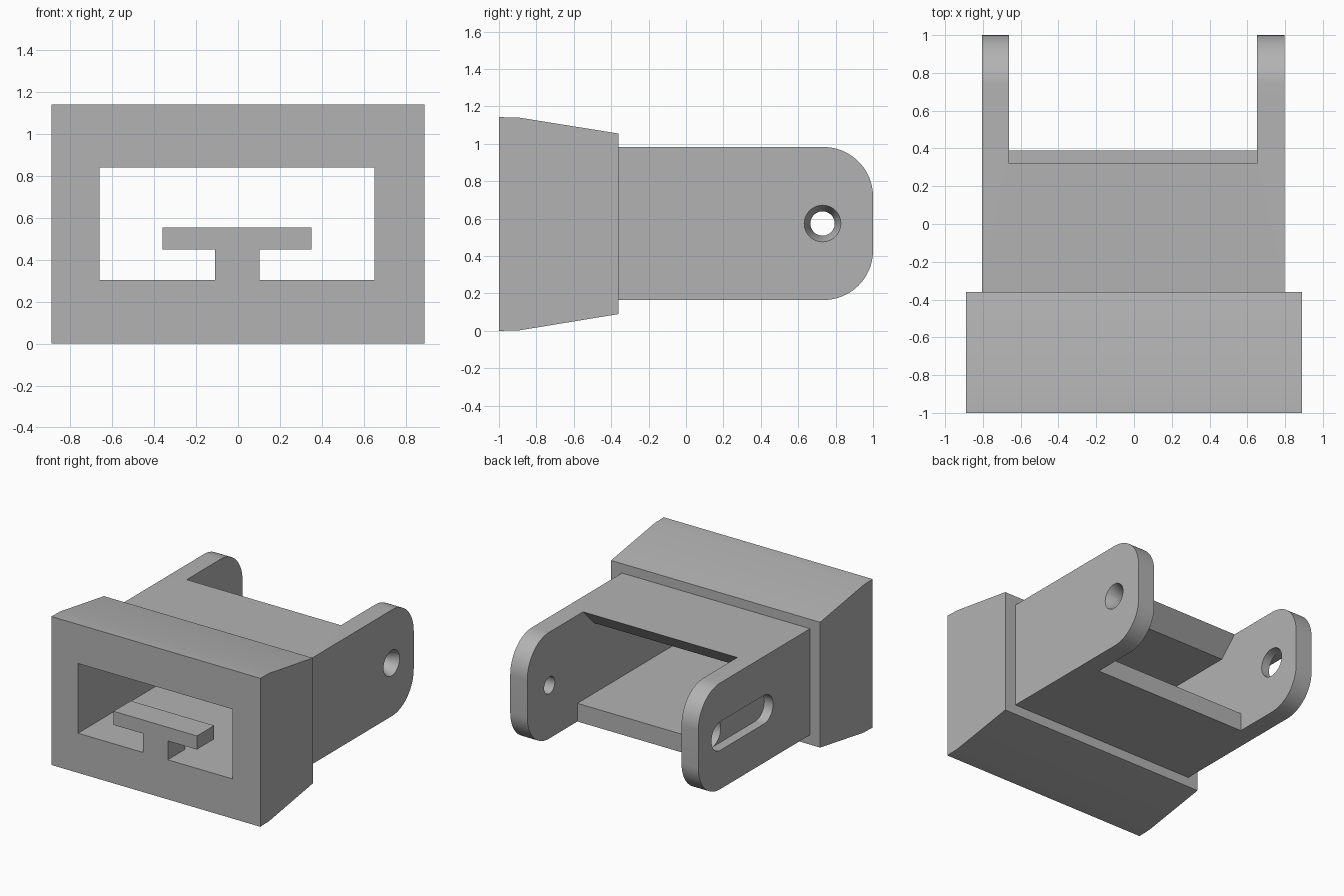
import bpy
import bmesh
import math
from mathutils import Matrix

if "Cube" in bpy.data.objects:
    bpy.data.objects.remove(bpy.data.objects["Cube"], do_unlink=True)

grey = bpy.data.materials.new("plain_grey")
grey.use_nodes = True
grey.diffuse_color = (0.45, 0.45, 0.45, 1)
grey.node_tree.nodes["Principled BSDF"].inputs["Base Color"].default_value = (0.45, 0.45, 0.45, 1)


def finish(bm, name):
    bmesh.ops.recalc_face_normals(bm, faces=bm.faces)
    mesh = bpy.data.meshes.new(name)
    bm.to_mesh(mesh)
    bm.free()
    mesh.materials.append(grey)
    obj = bpy.data.objects.new(name, mesh)
    bpy.context.collection.objects.link(obj)
    return obj


def prism_x(name, profile, x0, x1):
    """Extrude a (y, z) profile from x0 to x1."""
    bm = bmesh.new()
    face = bm.faces.new([bm.verts.new((x0, y, z)) for y, z in profile])
    new = bmesh.ops.extrude_face_region(bm, geom=[face])["geom"]
    bmesh.ops.translate(bm, vec=(x1 - x0, 0, 0),
                        verts=[v for v in new if isinstance(v, bmesh.types.BMVert)])
    return finish(bm, name)


def box(name, x0, x1, y0, y1, z0, z1):
    return prism_x(name, [(y0, z0), (y1, z0), (y1, z1), (y0, z1)], x0, x1)


def cone_x(name, x0, x1, r0, r1, y, z):
    bm = bmesh.new()
    bmesh.ops.create_cone(bm, cap_ends=True, segments=48, radius1=r0, radius2=r1, depth=x1 - x0,
                          matrix=Matrix.Translation(((x0 + x1) / 2, y, z)) @ Matrix.Rotation(math.pi / 2, 4, "Y"))
    return finish(bm, name)


def arc(y, z, r, a0, a1, steps=20):
    angles = [math.radians(a0 + (a1 - a0) * i / steps) for i in range(steps + 1)]
    return [(y + r * math.cos(a), z + r * math.sin(a)) for a in angles]


def cut(target, cutters):
    """Subtract every cutter, then drop the helpers."""
    for c in cutters:
        c.hide_render = True
        mod = target.modifiers.new("cut", "BOOLEAN")
        mod.operation, mod.solver, mod.object = "DIFFERENCE", "EXACT", c
        bpy.ops.object.select_all(action="DESELECT")
        bpy.context.view_layer.objects.active = target
        target.select_set(True)
        bpy.ops.object.modifier_apply(modifier=mod.name)
        bpy.data.objects.remove(c, do_unlink=True)
    bpy.ops.object.shade_smooth_by_angle(angle=math.radians(30))


LEFT, RIGHT = -0.805, 0.797        # outer sides of the arms
IN_L, IN_R = -0.662, 0.652         # inner sides of the arms
FLOOR, CEIL = 0.305, 0.842         # channel running through the model
BOTTOM, TOP = 0.165, 0.983         # body underside and top
JOIN = -0.36                       # back of the front housing
HOLE_Y, HOLE_Z = 0.73, 0.574       # pivot axis


def channel():
    return box("channel_cutter", IN_L, IN_R, -1.5, 1.5, FLOOR, CEIL)


# Front housing with tapered top and underside
housing = prism_x("front_housing",
                  [(-1, 0), (-0.89, 0.003), (JOIN, 0.09), (JOIN, 1.055), (-0.89, 1.14), (-1, 1.143)],
                  -0.89, 0.89)
cut(housing, [channel()])

# Body with two round-ended arms
R = 0.265
body = prism_x("body_with_arms",
               [(JOIN, BOTTOM)] + arc(1 - R, BOTTOM + R, R, -90, 0)
               + arc(1 - R, TOP - R, R, 0, 90) + [(JOIN, TOP)], LEFT, RIGHT)
# Gap between the arms: straight lower edge, undercut upper edge
gap = prism_x("gap_cutter",
              [(0.39, 0), (0.39, 0.5), (0.18, 0.5), (0.18, CEIL), (0.42, 1.082), (1.2, 1.082), (1.2, 0)],
              IN_L, IN_R)
# Countersunk pivot hole on one arm, round hole with a long outer slot on the other
small_hole = cone_x("small_hole_cutter", 0.5, 0.9, 0.065, 0.065, HOLE_Y, HOLE_Z)
countersink = cone_x("countersink_cutter", RIGHT - 0.08, RIGHT + 0.01, 0.065, 0.102, HOLE_Y, HOLE_Z)
large_hole = cone_x("large_hole_cutter", -0.95, -0.55, 0.11, 0.11, HOLE_Y, HOLE_Z)
slot = prism_x("slot_cutter",
               arc(HOLE_Y, HOLE_Z, 0.11, -90, 90) + arc(0.2, HOLE_Z, 0.11, 90, 270),
               LEFT - 0.1, LEFT + 0.075)
cut(body, [channel(), gap, small_hole, countersink, large_hole, slot])

# T-shaped rail standing in the front opening
rail_y = (-1, -0.79)
box("rail_post", -0.11, 0.102, *rail_y, FLOOR, 0.45)
box("rail_bar", -0.36, 0.35, *rail_y, 0.45, 0.555)
